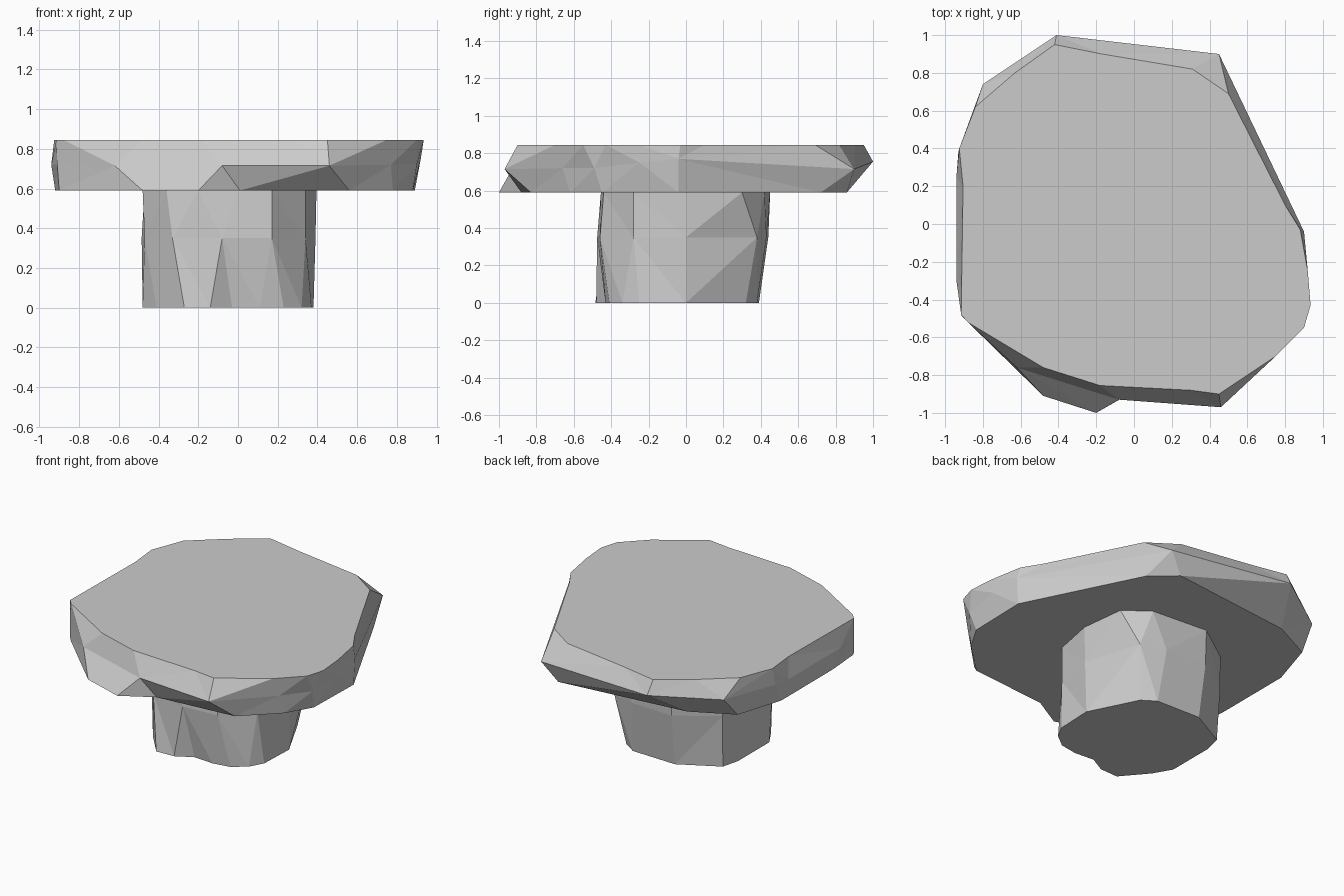
import bpy
import bmesh
from math import atan2
from mathutils import Vector

default_cube = bpy.data.objects.get("Cube")
if default_cube:
    bpy.data.objects.remove(default_cube, do_unlink=True)

# One plain stone colour
stone = bpy.data.materials.new("grey_stone")
stone.use_nodes = True
stone_colour = (0.6, 0.6, 0.6, 1)
stone.diffuse_color = stone_colour
shader = stone.node_tree.nodes["Principled BSDF"]
shader.inputs["Base Color"].default_value = stone_colour
shader.inputs["Roughness"].default_value = 0.9


def angle(vert):
    return atan2(vert.co.y, vert.co.x)


def level(height, outline):
    """Lift a flat outline to one height."""
    return [(x, y, height) for x, y in outline]


def zip_rings(bm, lower, upper):
    """Join two rings of different counts with triangles, walking round by angle."""
    i = j = 0
    while i < len(lower) or j < len(upper):
        low, high = lower[i % len(lower)], upper[j % len(upper)]
        if j == len(upper):
            step_low = True
        elif i == len(lower):
            step_low = False
        else:
            next_low = angle(lower[i + 1]) if i + 1 < len(lower) else 9
            next_high = angle(upper[j + 1]) if j + 1 < len(upper) else 9
            step_low = next_low <= next_high
        if step_low:
            i += 1
            bm.faces.new((low, lower[i % len(lower)], high))
        else:
            j += 1
            bm.faces.new((low, upper[j % len(upper)], high))


def build_rock(name, rings):
    """Loft a chipped rock through rough rings listed from bottom to top."""
    bm = bmesh.new()
    loops = [sorted((bm.verts.new(Vector(p)) for p in ring), key=angle) for ring in rings]
    for lower, upper in zip(loops, loops[1:]):
        zip_rings(bm, lower, upper)
    bm.faces.new(loops[0][::-1])
    bm.faces.new(loops[-1])
    bmesh.ops.recalc_face_normals(bm, faces=bm.faces[:])
    mesh = bpy.data.meshes.new(name)
    bm.to_mesh(mesh)
    bm.free()
    mesh.materials.append(stone)
    rock = bpy.data.objects.new(name, mesh)
    bpy.context.collection.objects.link(rock)
    return rock


# Wide slab: undercut base, jagged rim, flat top
slab_base = level(0.59, [
    (.56, -.83), (.78, -.62), (.88, -.45), (.89, -.04), (.51, .72),
    (.35, .86), (-.54, .76), (-.82, .62), (-.92, .3), (-.92, -.25),
    (-.9, -.5), (-.48, -.91), (-.2, -1), (.01, -.88)])
slab_rim = [
    (-.62, -.76, .715), (-.08, -.93, .715), (.46, -.97, .715),
    (.77, -.66, .72), (.9, -.49, .72), (.92, -.25, .75),
    (.9, -.04, .77), (.45, .9, .715), (-.41, 1, .755),
    (-.8, .74, .73), (-.93, .38, .73), (-.94, .25, .72),
    (-.94, -.3, .72), (-.91, -.49, .72)]
slab_top = level(0.845, [
    (-.42, .95), (-.17, .9), (.31, .82), (.5, .69), (.8, .1), (.88, -.03),
    (.92, -.25), (.935, -.43), (.9, -.55), (.75, -.7), (.45, -.9),
    (.3, -.88), (-.18, -.855), (-.48, -.76), (-.88, -.52), (-.915, -.48),
    (-.905, .2), (-.925, .4), (-.84, .62), (-.63, .8)])
build_rock("table_slab", [slab_base, slab_rim, slab_top])

# Stout stem with chipped lower facets
stem_base = level(0, [
    (.38, 0), (.22, .32), (.13, .38), (-.19, .39), (-.45, .25), (-.48, .13),
    (-.48, -.2), (-.41, -.32), (-.27, -.485), (-.14, -.48), (-.03, -.42),
    (.11, -.43), (.23, -.41), (.32, -.34), (.37, -.25)])
stem_middle = level(0.35, [
    (.39, 0), (.27, .38), (.1, .43), (-.2, .44), (-.46, .27), (-.485, 0),
    (-.47, -.25), (-.33, -.43), (-.08, -.475), (.17, -.46), (.34, -.28)])
stem_top = level(0.59, [
    (.395, 0), (.36, .3), (.2, .42), (-.2, .45), (-.47, .26), (-.48, -.2),
    (-.36, -.4), (-.2, -.455), (0, -.455), (.17, -.44), (.34, -.28)])
build_rock("table_stem", [stem_base, stem_middle, stem_top])
